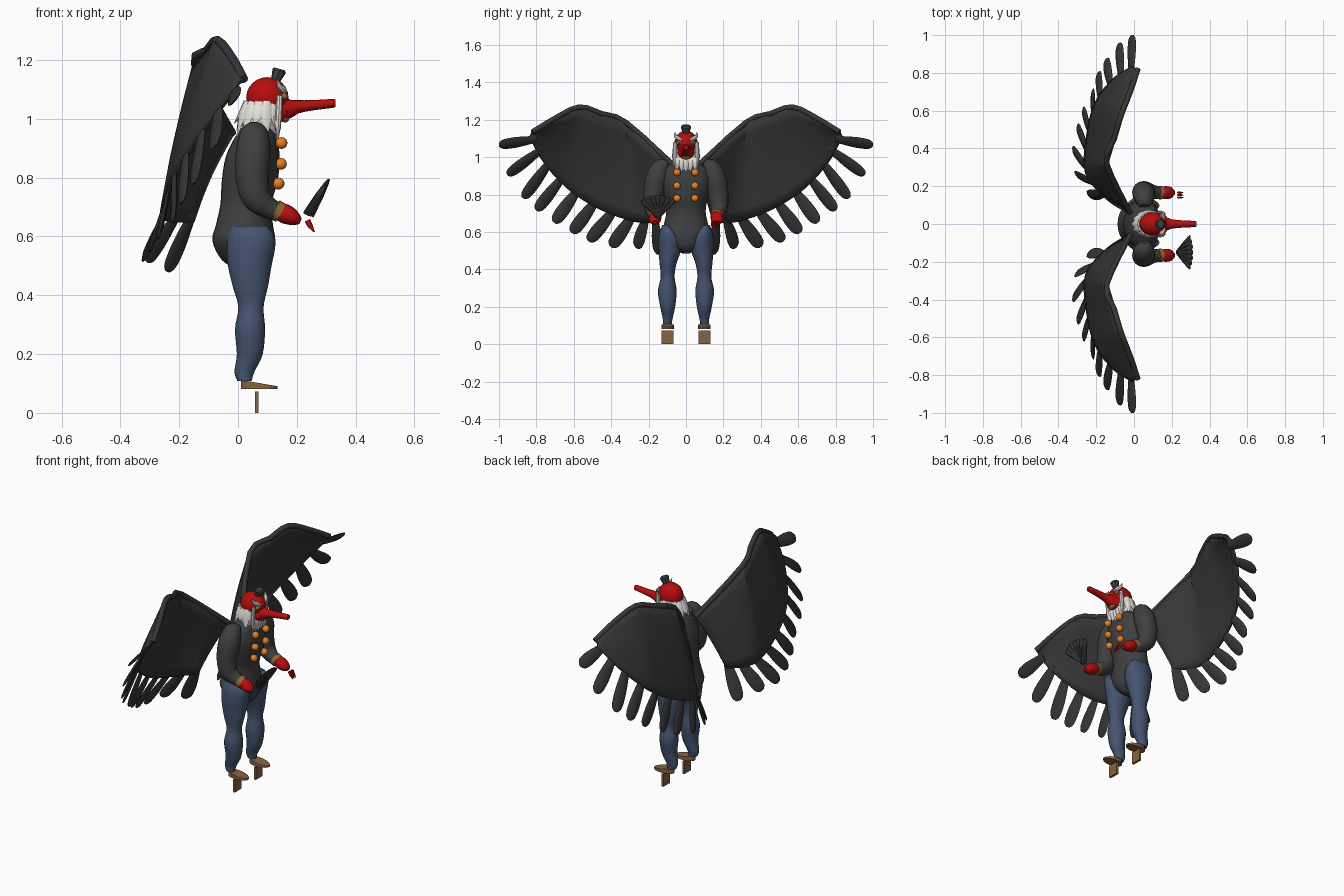
import bpy, bmesh, math
from mathutils import Vector as V, Matrix

if "Cube" in bpy.data.objects:
    bpy.data.objects.remove(bpy.data.objects["Cube"])


def mat(name, r, g, b):
    m = bpy.data.materials.new(name)
    m.diffuse_color = (r, g, b, 1)
    m.use_nodes = True
    m.node_tree.nodes["Principled BSDF"].inputs["Base Color"].default_value = m.diffuse_color
    return m


WING = mat("wing_charcoal", .037, .037, .037)
COAT = mat("coat_grey", .05, .05, .05)
BLUE = mat("trouser_blue", .058, .088, .16)
RED = mat("red", .46, .004, .004)
WHITE = mat("hair_white", .8, .78, .75)
ORANGE = mat("orange", .8, .22, .02)
WOOD = mat("wood", .24, .125, .052)
GOLD = mat("gold_trim", .28, .14, .04)
HAT = mat("hat_slate", .05, .06, .07)


def finish(name, bm, material, smooth=True):
    bmesh.ops.recalc_face_normals(bm, faces=bm.faces)
    me = bpy.data.meshes.new(name)
    bm.to_mesh(me)
    bm.free()
    me.materials.append(material)
    ob = bpy.data.objects.new(name, me)
    bpy.context.collection.objects.link(ob)
    for p in me.polygons:
        p.use_smooth = smooth
    return ob


def spline(pts, steps):
    # smooth curve through tuples of any size
    out = []
    for i in range(len(pts) - 1):
        a, b, c, d = (pts[max(i - 1, 0)], pts[i], pts[i + 1], pts[min(i + 2, len(pts) - 1)])
        for k in range(steps):
            t = k / steps
            out.append(tuple(.5 * (2 * q + (r - p) * t + (2 * p - 5 * q + 4 * r - s) * t * t
                                   + (3 * q - p - 3 * r + s) * t ** 3)
                             for p, q, r, s in zip(a, b, c, d)))
    return out + [tuple(pts[-1])]


def loft(name, secs, material, side=(0, 1, 0), n=16, steps=4, upright=False, smooth=True):
    # sections are x, y, z, radius along side, radius across
    secs = spline(secs, steps) if steps > 1 else secs
    c = [V(s[:3]) for s in secs]
    bm, rings = bmesh.new(), []
    for i, s in enumerate(secs):
        t = V((0, 0, 1)) if upright else (c[min(i + 1, len(c) - 1)] - c[max(i - 1, 0)]).normalized()
        u = V(side)
        u = (u - t * u.dot(t)).normalized()
        w = t.cross(u)
        rings.append([bm.verts.new(c[i] + u * max(s[3], .001) * math.cos(a) + w * max(s[4], .001) * math.sin(a))
                      for a in (2 * math.pi * k / n for k in range(n))])
    for a, b in zip(rings, rings[1:]):
        for k in range(n):
            bm.faces.new((a[k], a[(k + 1) % n], b[(k + 1) % n], b[k]))
    bm.faces.new(rings[0])
    bm.faces.new(rings[-1])
    return finish(name, bm, material, smooth)


def ball(name, loc, size, material):
    bm = bmesh.new()
    bmesh.ops.create_uvsphere(bm, u_segments=20, v_segments=12, radius=1,
                              matrix=Matrix.Translation(loc) @ Matrix.Diagonal((*size, 1)))
    return finish(name, bm, material)


def slab(name, a, b, material):
    # solid between two matching outlines
    bm = bmesh.new()
    a, b = [[bm.verts.new(p) for p in pts] for pts in (a, b)]
    bm.faces.new(a)
    bm.faces.new(b)
    for i in range(len(a)):
        j = (i + 1) % len(a)
        bm.faces.new((a[i], a[j], b[j], b[i]))
    return finish(name, bm, material, False)


# torso with rounded hips
loft("torso", [(.04, 0, .485, .02, .04), (.03, 0, .52, .075, .085), (.02, 0, .585, .125, .107),
               (.022, 0, .64, .118, .097), (.027, 0, .71, .105, .087), (.04, 0, .79, .118, .095),
               (.05, 0, .87, .135, .092), (.06, 0, .935, .115, .072), (.07, 0, .98, .06, .05),
               (.08, 0, 1.02, .045, .045)], COAT, n=28, upright=True)

LEAD = [(-.02, .06, .95), (-.145, .32, 1.185), (-.105, .45, 1.232), (-.07, .57, 1.268),
        (-.02, .7, 1.208), (.02, .82, 1.135)]
TRAIL = [(-.155, .15, .65), (-.25, .27, .655), (-.245, .46, .72), (-.2, .64, .835),
         (-.1, .77, .985), (0, .83, 1.11)]
TIPS = [(-.24, .15, .48), (-.31, .265, .515), (-.325, .4, .52), (-.3, .52, .55), (-.27, .61, .595),
        (-.22, .705, .65), (-.19, .8, .715), (-.15, .87, .78), (-.08, .955, .905), (-.01, 1, 1.065)]


def mir(pts, s):
    return [(p[0], p[1] * s, *p[2:]) for p in pts]


for s, tag in ((1, "left"), (-1, "right")):
    # wing panel, lightly cupped between its leading and trailing edges
    lead, trail = mir(LEAD, s), mir(spline(TRAIL, 4), s)
    top = []
    for a, b in zip(lead, lead[1:]):
        top += [V(a).lerp(V(b), k / 4) for k in range(4)]
    top.append(V(lead[-1]))
    bm = bmesh.new()
    rows = 8
    grid = [[bm.verts.new(a.lerp(V(b), r / rows) + V((-.012 * math.sin(math.pi * r / rows), 0, 0)))
             for r in range(rows + 1)] for a, b in zip(top, trail)]
    for a, b in zip(grid, grid[1:]):
        for r in range(rows):
            bm.faces.new((a[r], a[r + 1], b[r + 1], b[r]))
    panel = finish(tag + "_wing_panel", bm, WING)
    mod = panel.modifiers.new("thickness", "SOLIDIFY")
    mod.thickness, mod.offset = .02, 0
    # raised rim on the leading edge
    loft(tag + "_wing_rim", [(*p, .015, .015) for p in lead], WING, side=(1, 0, 0), n=10, steps=3)
    # broad, blunt flight feathers
    for i, tip in enumerate(mir(TIPS, s)):
        f = (.03 + .93 * i / 9) * (len(trail) - 1)
        k = min(int(f), len(trail) - 2)
        root = V(trail[k]).lerp(V(trail[k + 1]), f - k)
        along = V(trail[k + 1]) - V(trail[k])
        d = V(tip) - root
        loft(tag + "_feather", [(*(root + d * t), w, h) for t, w, h in
             ((-.15, .02, .006), (.1, .028, .008), (.5, .036, .009), (.8, .034, .008), (.93, .026, .006), (1, .011, .003))],
             WING, side=along, n=8, steps=2)

    # leg, its top sloping up to the outer hip
    loft(tag + "_leg", mir([(.022, .1, .108, .024, .024), (.022, .098, .14, .027, .034), (.04, .098, .2, .04, .044),
                            (.041, .1, .285, .05, .051), (.044, .098, .36, .037, .043), (.042, .096, .43, .045, .06),
                            (.04, .087, .5, .06, .074), (.044, .086, .56, .062, .082), (.044, .096, .6, .046, .08),
                            (.04, .107, .636, .02, .06)], s), BLUE, n=20, upright=True)
    # oval sandal sole, thinner at the toe, on one tooth
    oval = [(.0725 + .0625 * math.cos(a), s * (.098 + .033 * math.sin(a)))
            for a in (2 * math.pi * k / 20 for k in range(20))]
    slab(tag + "_sandal_sole", [(x, y, .081) for x, y in oval],
         [(x, y, .112 - .17 * max(0, x - .01)) for x, y in oval], WOOD)
    tooth = [(.057, 0), (.07, 0), (.07, .073), (.057, .073)]
    slab(tag + "_sandal_tooth", [(x, s * .066, z) for x, z in tooth], [(x, s * .13, z) for x, z in tooth], WOOD)
    # arm, cuff and hand
    loft(tag + "_arm", mir([(.055, .095, .965, .02, .03), (.055, .13, .945, .05, .05), (.052, .158, .88, .06, .06),
                            (.048, .172, .8, .055, .056), (.062, .178, .735, .047, .05), (.1, .17, .7, .038, .038),
                            (.135, .166, .685, .032, .032)], s), COAT)
    loft(tag + "_cuff", mir([(.125, .167, .692, .035, .035), (.145, .165, .681, .035, .035)], s), GOLD, steps=1)
    loft(tag + "_hand", mir([(.14, .166, .685, .028, .03), (.165, .166, .675, .034, .033),
                             (.195, .166, .66, .03, .024), (.213, .166, .652, .012, .01)], s), RED)
    # pompoms
    for x, z in ((.148, .918), (.146, .847), (.138, .78)):
        ball(tag + "_pompom", (x, s * .048, z), (.02, .02, .02), ORANGE)
    # eye, pupil and bushy brow
    ball(tag + "_eye", (.156, s * .036, 1.076), (.014, .016, .012), GOLD)
    ball(tag + "_pupil", (.168, s * .037, 1.076), (.004, .006, .006), HAT)
    loft(tag + "_brow", mir([(.162, .02, 1.09, .006, .006), (.153, .04, 1.1, .013, .012),
                             (.14, .056, 1.112, .009, .009), (.135, .058, 1.135, .001, .001)], s),
         WHITE, side=(1, 0, 0), n=8, steps=2)
    loft(tag + "_whisker", mir([(.142, .058, 1.08, .01, .01), (.138, .06, 1.0, .012, .011),
                                (.135, .055, .925, .002, .002)], s), WHITE, n=8, steps=2)

# separate fingertips
for k in range(3):
    y = .14 + .013 * k
    loft("left_fingertip", [(.236, y, .655, .006, .01), (.245, y, .637, .006, .009), (.26, y, .615, .002, .002)],
         RED, n=8, steps=1)

# head and long nose
ball("head", (.1, 0, 1.072), (.072, .062, .07), RED)
ball("jaw", (.14, 0, 1.025), (.042, .045, .035), RED)
ball("mouth", (.16, 0, 1.0), (.014, .026, .012), GOLD)
loft("nose", [(.14, 0, 1.035, .036, .036), (.175, 0, 1.035, .034, .033), (.2, 0, 1.041, .025, .023),
              (.26, 0, 1.047, .019, .017), (.325, 0, 1.053, .016, .015), (.329, 0, 1.053, .01, .01)], RED, steps=2)

# hair mass, broad hanging locks and beard
loft("hair", [(.085, 0, .935, .05, .05), (.075, 0, .985, .064, .064), (.078, 0, 1.025, .07, .068),
              (.086, 0, 1.052, .064, .066)], WHITE, upright=True, n=24)
for k in range(11):
    a = math.radians(50 + 260 * k / 10)
    ca, sa = math.cos(a), math.sin(a)
    low = .935 + .025 * (k % 3)
    loft("hair_lock", [(.085 + .06 * ca, .058 * sa, 1.06, .014, .006), (.08 + .072 * ca, .066 * sa, 1.015, .024, .008),
                       (.075 + .088 * ca, .072 * sa, low, .001, .001)], WHITE, side=(-sa, ca, 0), n=8, steps=2)
for k in range(5):
    y = (k - 2) * .024
    loft("beard_lock", [(.125, y, 1.01, .018, .012), (.136, y, .97, .018, .01),
                        (.13, y, .915 + .005 * abs(k - 2), .001, .001)], WHITE, n=8, steps=2)

# small tilted hat
loft("hat", [(.127, 0, 1.128, .018, .015), (.14, 0, 1.163, .028, .024), (.142, 0, 1.17, .022, .018)],
     HAT, n=8, steps=1, smooth=False)

# pleated hand fan of seven overlapping blades
grip = V((.24, -.15, .675))
for k in range(7):
    a = math.radians(-36 + 12 * k)
    d = V((.5 * math.cos(a), math.sin(a), .86 * math.cos(a))) * .14
    u = V((0, math.cos(a), -math.sin(a)))
    loft("fan_blade", [(*(grip + d * t), w, h) for t, w, h in
         ((0, .008, .022), (.55, .013, .016), (.9, .018, .008), (1, .012, .004))], WING, side=u, n=6, steps=1, smooth=False)

# keep crisp edges on smooth parts
bpy.ops.object.select_all(action='SELECT')
bpy.context.view_layer.objects.active = bpy.data.objects["torso"]
bpy.ops.object.shade_smooth_by_angle(angle=math.radians(40))
